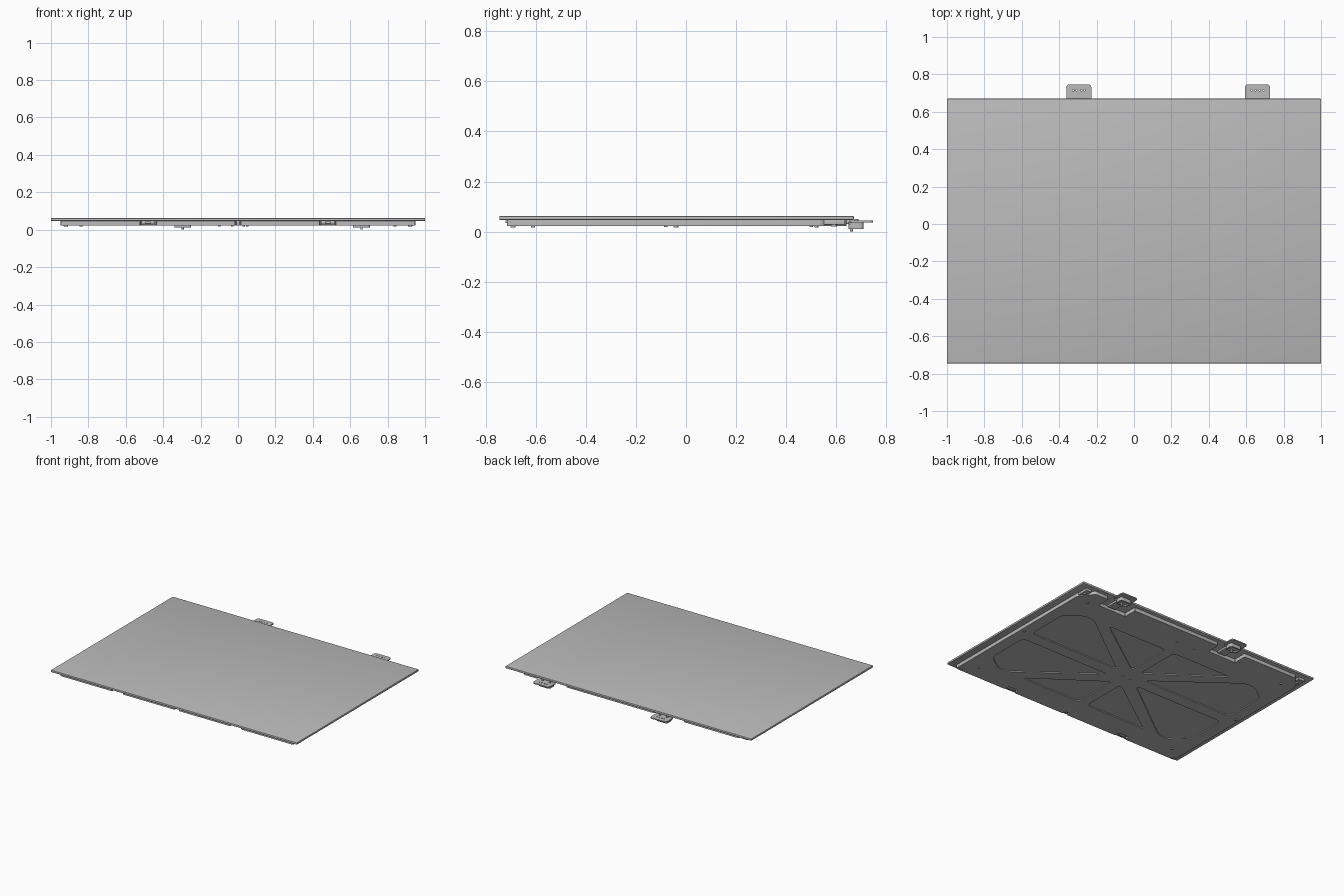
import bpy
import bmesh
from math import pi
from mathutils import Vector

old = bpy.data.objects.get("Cube")
if old:
    bpy.data.objects.remove(old, do_unlink=True)

grey = bpy.data.materials.new("light_grey_metal")
grey.use_nodes = True
colour = (0.5, 0.5, 0.5, 1)
grey.diffuse_color = colour
grey.node_tree.nodes["Principled BSDF"].inputs["Base Color"].default_value = colour


def finish(obj, name):
    obj.name = name
    obj.data.materials.clear()
    obj.data.materials.append(grey)
    bpy.ops.object.select_all(action='DESELECT')
    obj.select_set(True)
    bpy.context.view_layer.objects.active = obj
    bpy.ops.object.shade_smooth_by_angle()
    return obj


def rounded(points, radius, steps=5):
    """Round every corner of a closed outline."""
    out = []
    for i, p in enumerate(points):
        p = Vector(p)
        a = Vector(points[i - 1]) - p
        b = Vector(points[(i + 1) % len(points)]) - p
        a = p + a.normalized() * min(radius, a.length * 0.45)
        b = p + b.normalized() * min(radius, b.length * 0.45)
        for k in range(steps + 1):
            t = k / steps
            out.append((1 - t) ** 2 * a + 2 * t * (1 - t) * p + t * t * b)
    return out


def sheet(name, outlines, z0, z1):
    """Flat sheet from an outer outline and any holes inside it."""
    curve = bpy.data.curves.new(name, 'CURVE')
    curve.dimensions = '2D'
    curve.fill_mode = 'BOTH'
    curve.extrude = (z1 - z0) / 2
    for line in outlines:
        spline = curve.splines.new('POLY')
        spline.points.add(len(line) - 1)
        for point, co in zip(spline.points, line):
            point.co = (co[0], co[1], 0, 1)
        spline.use_cyclic_u = True
    obj = bpy.data.objects.new(name, curve)
    obj.location.z = (z0 + z1) / 2
    bpy.context.collection.objects.link(obj)
    bpy.ops.object.select_all(action='DESELECT')
    obj.select_set(True)
    bpy.context.view_layer.objects.active = obj
    bpy.ops.object.convert(target='MESH')
    return finish(bpy.context.object, name)


def box(name, low, high, bevel=0.0):
    low, high = Vector(low), Vector(high)
    mesh = bpy.data.meshes.new(name)
    bm = bmesh.new()
    bmesh.ops.create_cube(bm, size=1)
    for v in bm.verts:
        v.co = (low + high) / 2 + v.co * (high - low)
    if bevel:
        bmesh.ops.bevel(bm, geom=bm.edges[:], offset=bevel, segments=3,
                        profile=0.5, affect='EDGES')
    bm.to_mesh(mesh)
    bm.free()
    obj = bpy.data.objects.new(name, mesh)
    bpy.context.collection.objects.link(obj)
    return finish(obj, name)


def cylinder(name, centre, radius, depth, rotation=(0, 0, 0)):
    bpy.ops.mesh.primitive_cylinder_add(vertices=16, radius=radius, depth=depth,
                                        location=centre, rotation=rotation)
    return finish(bpy.context.object, name)


def rect(x0, x1, y0, y1):
    return [(x0, y0), (x1, y0), (x1, y1), (x0, y1)]


def circle(x, y, r):
    return rounded(rect(x - r, x + r, y - r, y + r), r)


# Cover panel
box("cover_panel", (-1, -0.745, 0.047), (1, 0.67, 0.062), 0.003)

HINGES = (-0.295, 0.66)
LATCHES = (-0.48, 0.48)
SIDE, FRONT, BACK = 0.948, -0.715, 0.64

# Outline of the backing pan, with bays for latches, release slot and hinges
outline = [(-SIDE, FRONT)]
for x, half, depth in ((-0.48, 0.042, 0.04), (0, 0.014, 0.03), (0.48, 0.042, 0.04)):
    outline += [(x - half, FRONT), (x - half, FRONT + depth),
                (x + half, FRONT + depth), (x + half, FRONT)]
outline += [(SIDE, FRONT), (SIDE, 0.54), (0.87, BACK)]
for x in reversed(HINGES):
    outline += [(x + 0.1, BACK), (x + 0.1, 0.54), (x - 0.13, 0.54), (x - 0.13, BACK)]
outline += [(-0.87, BACK), (-SIDE, 0.54)]
outline = rounded(outline, 0.012, 3)

# Eight pressed panels separated by radiating ribs
mid = -0.08
panels = []
for sx in (-1, 1):
    for sy in (-1, 1):
        def place(points):
            return [(sx * px, mid + sy * py) for px, py in points]
        panels.append(rounded(place([(0.035, 0.1), (0.035, 0.45), (0.53, 0.45)]), 0.04))
        panels.append(rounded(place([(0.12, 0.045), (0.86, 0.045), (0.86, 0.36),
                                     (0.74, 0.45), (0.66, 0.45)]), 0.04))

sheet("pan_base", [outline], 0.029, 0.048)
sheet("pan_ribs", [outline] + panels, 0.022, 0.029)

# Front latches
for x in LATCHES:
    box("latch_body", (x - 0.036, FRONT + 0.004, 0.029), (x + 0.036, -0.67, 0.047), 0.003)
    box("latch_tongue", (x - 0.016, FRONT - 0.006, 0.034), (x + 0.016, -0.69, 0.044))

# Corner brackets and pins
for s in (-1, 1):
    box("corner_bracket", (s * 0.9, 0.55, 0.028), (s * 0.945, 0.635, 0.047), 0.003)
    cylinder("corner_pin", (s * 0.92, 0.59, 0.03), 0.012, 0.02)

# Screws on the pan underside
for x in (-0.92, 0.92):
    for y in (-0.69, -0.04):
        cylinder("pan_screw", (x, y, 0.021), 0.01, 0.008)
for x in (-0.84, 0.84):
    for y in (-0.61, 0.52):
        cylinder("pan_screw", (x, y, 0.021), 0.008, 0.008)
for x, y in ((-0.03, mid), (0.03, mid), (0.05, 0.5), (-0.1, 0.5)):
    cylinder("pan_rivet", (x, y, 0.021), 0.007, 0.006)

# Hinges
for x in HINGES:
    holes = [circle(x + d, 0.715, 0.004) for d in (-0.03, -0.012, 0.012, 0.03)]
    leaf = rounded(rect(x - 0.067, x + 0.067, 0.655, 0.747), 0.02)
    sheet("hinge_leaf", [leaf] + holes, 0.037, 0.045)
    cup = rounded(rect(x - 0.045, x + 0.045, 0.648, 0.708), 0.015)
    cup_hole = rounded(rect(x - 0.036, x + 0.036, 0.657, 0.699), 0.01)
    sheet("hinge_cup_wall", [cup, cup_hole], 0.011, 0.037)
    sheet("hinge_cup_floor", [cup], 0.02, 0.024)
    box("hinge_arm", (x - 0.032, 0.55, 0.03), (x + 0.032, 0.655, 0.047), 0.004)
    cylinder("hinge_pin", (x, 0.658, 0.034), 0.008, 0.1, (0, pi / 2, 0))
    for d in (-0.03, 0.03):
        cylinder("hinge_screw", (x + d, 0.68, 0.043), 0.008, 0.016)
    cylinder("hinge_foot", (x, 0.66, 0.01), 0.006, 0.02)
